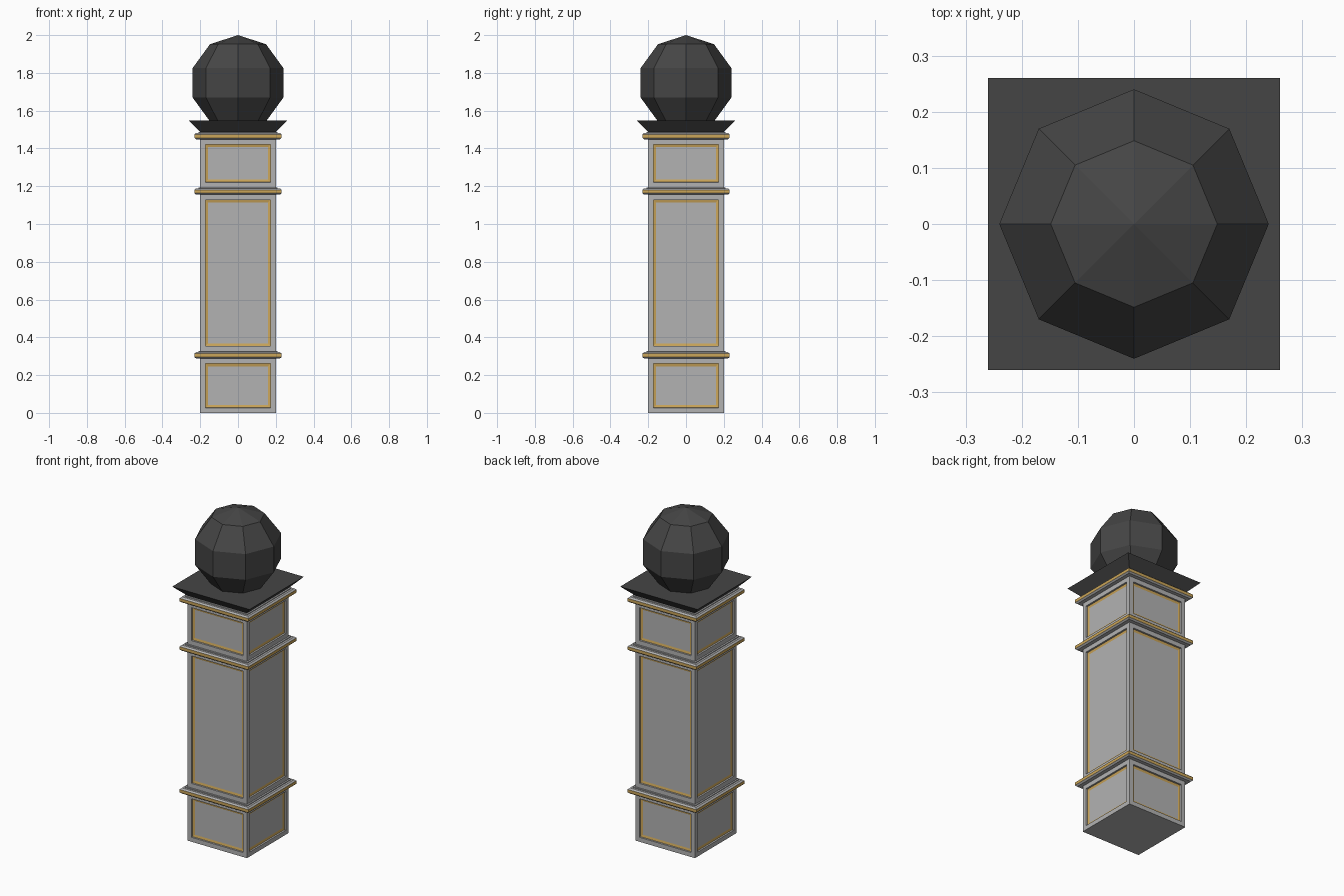
import bpy, bmesh
from math import cos, sin, pi

if "Cube" in bpy.data.objects:
    bpy.data.objects.remove(bpy.data.objects["Cube"])


def material(name, color):
    m = bpy.data.materials.new(name)
    m.diffuse_color = (*color, 1)
    m.use_nodes = True
    m.node_tree.nodes["Principled BSDF"].inputs["Base Color"].default_value = m.diffuse_color
    return m


stone = material("stone", (0.45, 0.45, 0.45))
gold = material("gold", (0.60, 0.38, 0.10))
dark = material("dark_metal", (0.06, 0.06, 0.06))


def finish(bm, name, mats):
    bmesh.ops.recalc_face_normals(bm, faces=bm.faces)
    me = bpy.data.meshes.new(name)
    bm.to_mesh(me)
    bm.free()
    for m in mats:
        me.materials.append(m)
    ob = bpy.data.objects.new(name, me)
    bpy.context.collection.objects.link(ob)
    return ob


def square_loft(profile):
    """Stack square rings given as (half width, z); return mesh and side faces per step."""
    bm = bmesh.new()
    rings = [[bm.verts.new((sx * h, sy * h, z))
              for sx, sy in ((-1, -1), (1, -1), (1, 1), (-1, 1))] for h, z in profile]
    steps = [[bm.faces.new((a[i], a[(i + 1) % 4], b[(i + 1) % 4], b[i])) for i in range(4)]
             for a, b in zip(rings, rings[1:])]
    bm.faces.new(rings[0][::-1])
    bm.faces.new(rings[-1])
    bm.normal_update()
    return bm, steps


# Pillar: three blocks separated by stepped mouldings
profile, panel_steps, gold_steps = [(0.2, 0.0)], [], []
for z in (0.305, 1.172, 1.465):
    panel_steps.append(len(profile) - 1)
    profile += [(0.2, z - 0.017), (0.222, z - 0.017), (0.231, z - 0.009)]
    gold_steps.append(len(profile) - 1)
    profile += [(0.231, z + 0.009), (0.222, z + 0.017), (0.21, z + 0.017),
                (0.21, z + 0.022), (0.2, z + 0.022)]
bm, steps = square_loft(profile)
for s in gold_steps:
    for f in steps[s]:
        f.material_index = 1

# Recessed panels with gold trim on all four sides
panels = [f for s in panel_steps for f in steps[s]]
for thickness, depth, trim in ((0.027, 0, 0), (0.0005, -0.01, 0), (0.014, -0.003, 1)):
    rim = bmesh.ops.inset_individual(bm, faces=panels, thickness=thickness,
                                     depth=depth, use_even_offset=True)["faces"]
    for f in rim:
        if f not in panels:
            f.material_index = trim
finish(bm, "pillar", [stone, gold])

# Flared cap
bm, _ = square_loft([(0.2, 1.487), (0.26, 1.548)])
finish(bm, "cap", [dark])

# Low-poly ball finial
bm = bmesh.new()
bmesh.ops.create_uvsphere(bm, u_segments=8, v_segments=5, radius=0.2525)
bmesh.ops.translate(bm, verts=bm.verts, vec=(0, 0, 1.7475))
finish(bm, "ball_finial", [dark])
